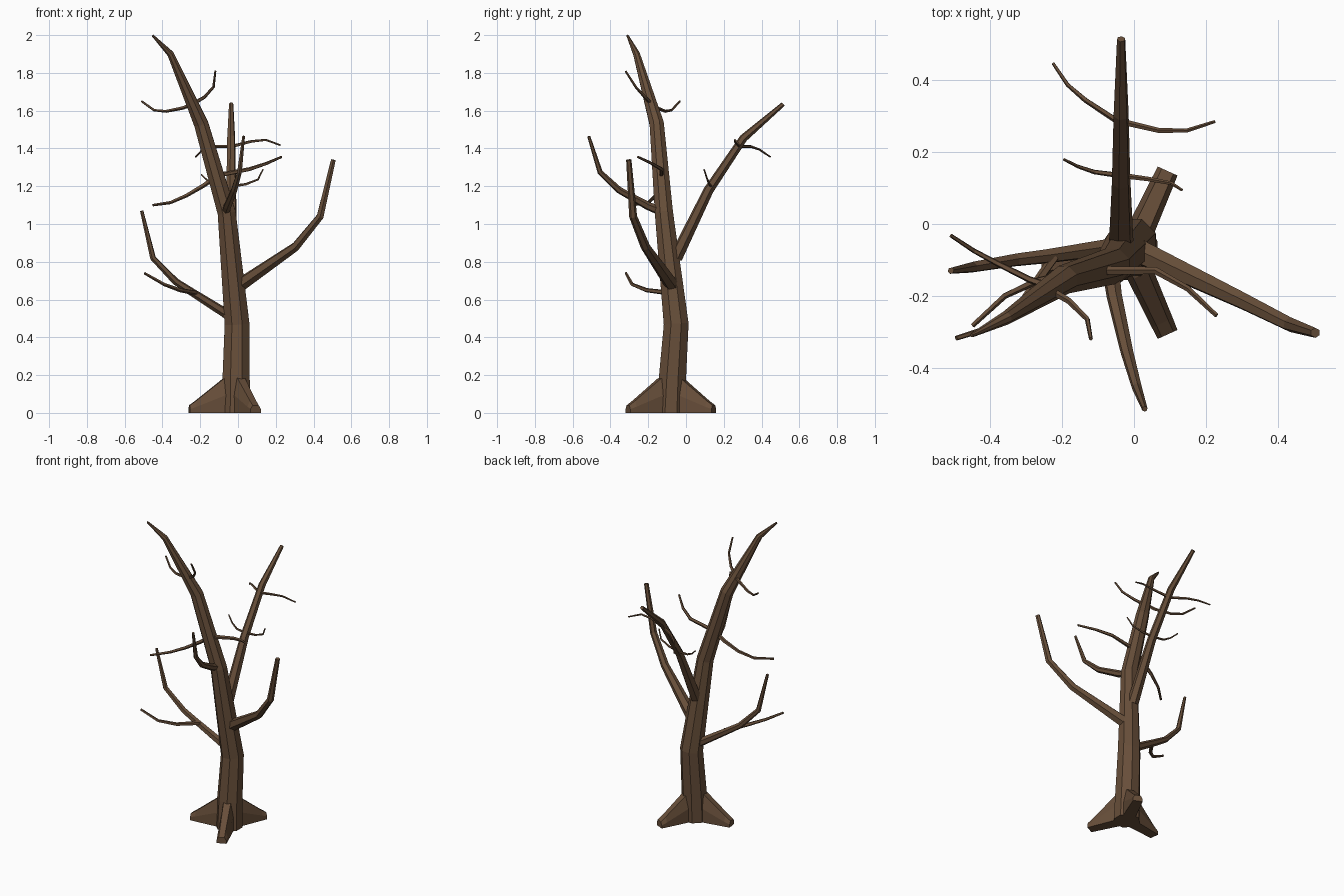
import bpy, bmesh, math
from mathutils import Vector, Matrix

bark = bpy.data.materials.new("brown_bark")
bark.diffuse_color = (0.135, 0.076, 0.041, 1)


def finish(name, bm):
    bmesh.ops.recalc_face_normals(bm, faces=bm.faces)
    me = bpy.data.meshes.new(name)
    bm.to_mesh(me)
    bm.free()
    me.materials.append(bark)
    ob = bpy.data.objects.new(name, me)
    bpy.context.collection.objects.link(ob)
    return ob


def skin(bm, rings):
    """Bridge successive rings and cap both ends."""
    rows = [[bm.verts.new(p) for p in r] for r in rings]
    n = len(rows[0])
    for a, b in zip(rows, rows[1:]):
        for i in range(n):
            j = (i + 1) % n
            bm.faces.new((a[i], a[j], b[j], b[i]))
    bm.faces.new(rows[0][::-1])
    bm.faces.new(rows[-1])


def limb(name, path, radii, sides):
    """Tapered faceted tube; radii is a list, or (start, end)."""
    pts = [Vector(p) for p in path]
    n = len(pts)
    if len(radii) == 2:
        radii = [radii[0] + (radii[1] - radii[0]) * i / (n - 1) for i in range(n)]
    tan = [(pts[min(i + 1, n - 1)] - pts[max(i - 1, 0)]).normalized() for i in range(n)]
    u = tan[0].orthogonal().normalized()
    rings = []
    for i in range(n):
        if i:
            u = tan[i - 1].rotation_difference(tan[i]) @ u
        v = tan[i].cross(u)
        rings.append([pts[i] + radii[i] * (math.cos(a) * u + math.sin(a) * v)
                      for a in (2 * math.pi * (k + 0.5) / sides for k in range(sides))])
    if name == "trunk":                      # flat foot on the ground
        for p in rings[0]:
            p.z = 0
    bm = bmesh.new()
    skin(bm, rings)
    return finish(name, bm)


# Trunk leaning to the left and forward
limb("trunk", [(-0.01, -0.08, 0), (-0.01, -0.072, 0.18), (-0.005, -0.052, 0.47),
               (-0.06, -0.117, 1.06), (-0.195, -0.155, 1.53),
               (-0.357, -0.262, 1.9), (-0.452, -0.31, 1.998)],
     [0.082, 0.078, 0.071, 0.052, 0.041, 0.019, 0.006], 8)

# Three buttress roots
for k, deg in enumerate((65.5, -65.5, 188)):
    rot = Matrix.Rotation(math.radians(deg), 3, 'Z')
    rings = []
    for d, h, wb, wt in ((0, 0.21, 0.04, 0.025), (0.07, 0.18, 0.038, 0.022),
                         (0.215, 0.065, 0.032, 0.018), (0.25, 0.04, 0.03, 0.018)):
        sec = ((-wb, 0), (wb, 0), (wb, h * 0.5), (wt, h), (-wt, h), (-wb, h * 0.5))
        rings.append([rot @ Vector((d, y, z)) + Vector((-0.01, -0.08, 0)) for y, z in sec])
    bm = bmesh.new()
    skin(bm, rings)
    finish(f"root_{k + 1}", bm)

# Main branches
limb("left_branch", [(-0.02, -0.06, 0.495), (-0.07, -0.065, 0.53), (-0.245, -0.09, 0.64),
                     (-0.33, -0.1, 0.695), (-0.45, -0.12, 0.82), (-0.51, -0.13, 1.07)],
     [0.028, 0.026, 0.021, 0.019, 0.016, 0.009], 6)
limb("right_branch", [(0.0, -0.07, 0.67), (0.305, -0.215, 0.88),
                      (0.435, -0.28, 1.04), (0.505, -0.303, 1.34)],
     [0.038, 0.025, 0.021, 0.014], 6)
limb("back_branch", [(-0.036, -0.055, 0.82), (-0.036, 0.12, 1.18),
                     (-0.036, 0.305, 1.455), (-0.036, 0.515, 1.635)],
     [0.036, 0.027, 0.022, 0.012], 6)
limb("front_branch", [(-0.065, -0.125, 1.065), (-0.055, -0.2, 1.095), (-0.02, -0.355, 1.18),
                      (0.008, -0.455, 1.275), (0.03, -0.515, 1.465)],
     [0.025, 0.022, 0.018, 0.014, 0.008], 6)

# Thin twigs, each growing from the middle outward
twigs = {
    "trunk_twig_right": (0.013, [(-0.095, -0.13, 1.26), (0.06, -0.13, 1.29),
                                 (0.15, -0.18, 1.32), (0.23, -0.255, 1.355)]),
    "trunk_twig_left": (0.014, [(-0.1, -0.13, 1.26), (-0.19, -0.14, 1.2), (-0.275, -0.16, 1.15),
                                (-0.36, -0.2, 1.113), (-0.45, -0.283, 1.1)]),
    "upper_twig_left": (0.011, [(-0.23, -0.175, 1.64), (-0.29, -0.155, 1.615), (-0.38, -0.11, 1.597),
                                (-0.445, -0.075, 1.603), (-0.51, -0.032, 1.65)]),
    "upper_twig_right": (0.011, [(-0.24, -0.18, 1.635), (-0.18, -0.215, 1.67),
                                 (-0.13, -0.265, 1.725), (-0.12, -0.32, 1.81)]),
    "left_branch_twig": (0.014, [(-0.22, -0.09, 0.635), (-0.305, -0.21, 0.65),
                                 (-0.39, -0.285, 0.68), (-0.495, -0.318, 0.74)]),
    "back_twig_left": (0.009, [(-0.036, 0.28, 1.41), (-0.135, 0.345, 1.41),
                               (-0.185, 0.388, 1.395), (-0.225, 0.447, 1.355)]),
    "back_twig_right": (0.009, [(-0.036, 0.285, 1.41), (0.07, 0.26, 1.437),
                                (0.147, 0.26, 1.445), (0.225, 0.285, 1.417)]),
    "low_back_twig_left": (0.008, [(-0.036, 0.135, 1.2), (-0.11, 0.145, 1.202),
                                   (-0.155, 0.16, 1.225), (-0.195, 0.18, 1.262)]),
    "low_back_twig_right": (0.008, [(-0.036, 0.135, 1.2), (0.04, 0.125, 1.21),
                                    (0.105, 0.113, 1.235), (0.133, 0.095, 1.29)]),
}
for name, (r, path) in twigs.items():
    limb(name, path, (r, r * 0.5), 5)
